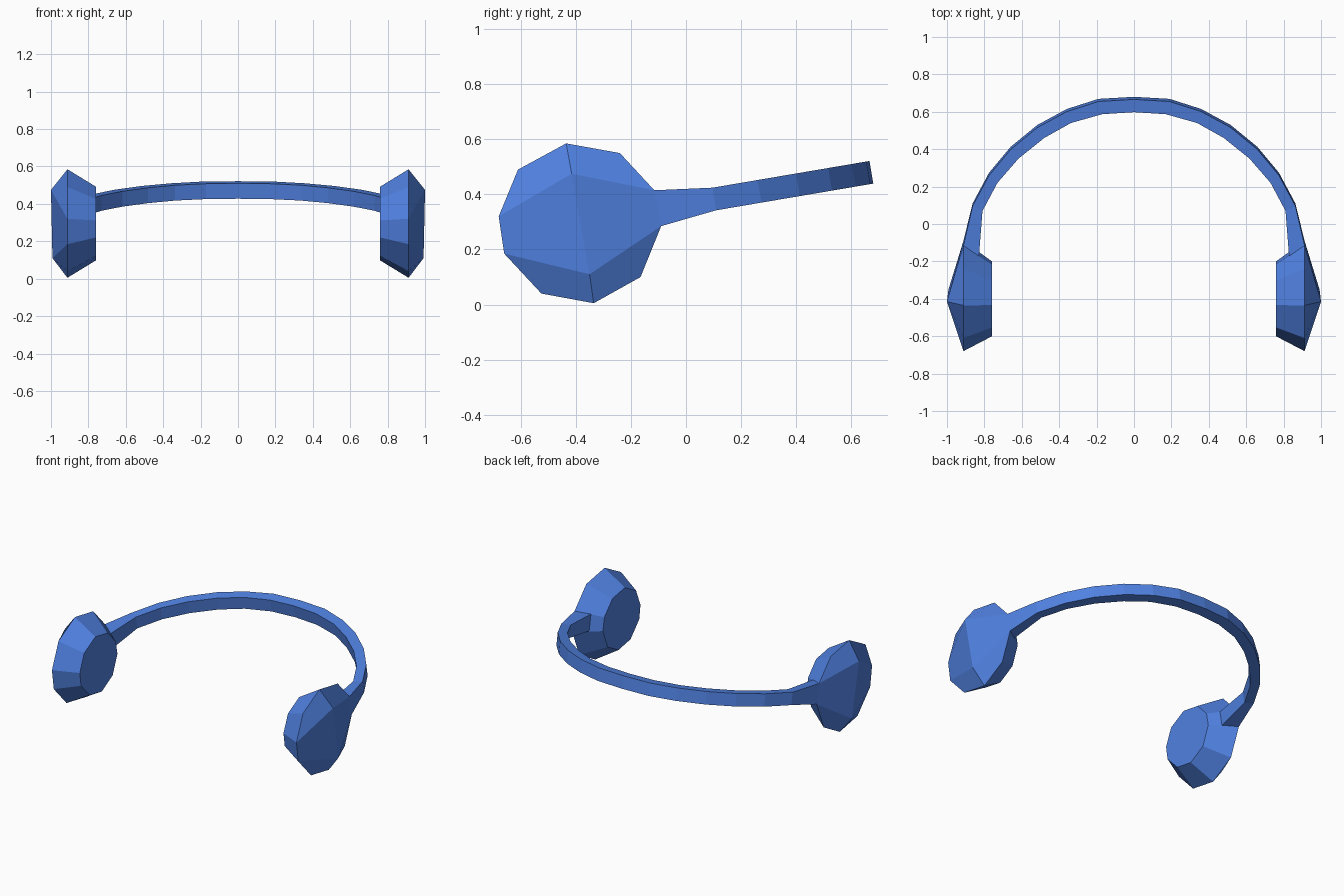
import bpy, bmesh

if "Cube" in bpy.data.objects:
    bpy.data.objects.remove(bpy.data.objects["Cube"])

blue = bpy.data.materials.new("blue")
blue.diffuse_color = (0.08, 0.22, 0.75, 1)
blue.use_nodes = True
blue.node_tree.nodes["Principled BSDF"].inputs["Base Color"].default_value = blue.diffuse_color


def make_object(name, verts, faces):
    bm = bmesh.new()
    vs = [bm.verts.new(v) for v in verts]
    for f in faces:
        bm.faces.new([vs[i] for i in f])
    bmesh.ops.recalc_face_normals(bm, faces=bm.faces)
    mesh = bpy.data.meshes.new(name)
    bm.to_mesh(mesh)
    bm.free()
    mesh.materials.append(blue)
    obj = bpy.data.objects.new(name, mesh)
    bpy.context.collection.objects.link(obj)
    return obj


# Ear cups: ten-sided rim (y, z), smaller inner pad ring, two-point outer ridge
rim = [(-0.68, 0.32), (-0.61, 0.49), (-0.435, 0.585), (-0.24, 0.55),
       (-0.115, 0.415), (-0.09, 0.285), (-0.165, 0.10), (-0.335, 0.005),
       (-0.525, 0.04), (-0.66, 0.185)]
n = len(rim)
cy, cz, k = -0.385, 0.295, 0.68
cup_faces = [(i, (i + 1) % n, n + (i + 1) % n, n + i) for i in range(n)]
cup_faces.append(tuple(range(n, 2 * n)))             # inner pad
A, B = 2 * n, 2 * n + 1                              # upper and lower ridge points
cup_faces += [(A, 0, 1, 2), (A, 2, 3, 4), (A, 4, 5, B),
              (B, 5, 6, 7), (B, 7, 8, 9), (B, 9, 0, A)]
for side, label in ((1, "right"), (-1, "left")):
    verts = [(side * 0.912, y, z) for y, z in rim]
    verts += [(side * 0.76, -0.40 + k * (y - cy), cz + k * (z - cz)) for y, z in rim]
    verts += [(side * 1.0, -0.415, 0.475), (side * 0.992, -0.35, 0.11)]
    make_object(label + "_ear_cup", verts, cup_faces)

# Headband: rectangular section swept round a tilted arc, widening into the cups
outer = [(0.863, 0.11), (0.775, 0.274), (0.659, 0.413), (0.516, 0.53),
         (0.359, 0.615), (0.19, 0.669), (0, 0.68)]
inner = [(0.81, 0.07), (0.73, 0.22), (0.617, 0.35), (0.48, 0.46),
         (0.337, 0.54), (0.17, 0.587), (0, 0.598)]


def height(y):
    return 0.425 + 0.17 * (y - 0.1)


# each section: outer top, outer bottom, inner bottom, inner top
sections = [[(0.912, -0.115, 0.415), (0.912, -0.09, 0.285),
             (0.83, -0.175, 0.285), (0.83, -0.185, 0.395)]]
for (ox, oy), (ix, iy) in zip(outer, inner):
    zo, zi = height(oy - 0.014), height(iy)
    sections.append([(ox, oy - 0.014, zo), (ox, oy, zo - 0.082),
                     (ix, iy + 0.014, zi - 0.082), (ix, iy, zi)])
sections += [[(-x, y, z) for x, y, z in s] for s in reversed(sections[:-1])]
verts = [v for s in sections for v in s]
faces = []
for s in range(len(sections) - 1):
    for j in range(4):
        a, b = 4 * s + j, 4 * s + (j + 1) % 4
        faces.append((a, b, b + 4, a + 4))
last = len(verts)
faces += [(0, 1, 2, 3), (last - 4, last - 3, last - 2, last - 1)]
make_object("headband", verts, faces)
